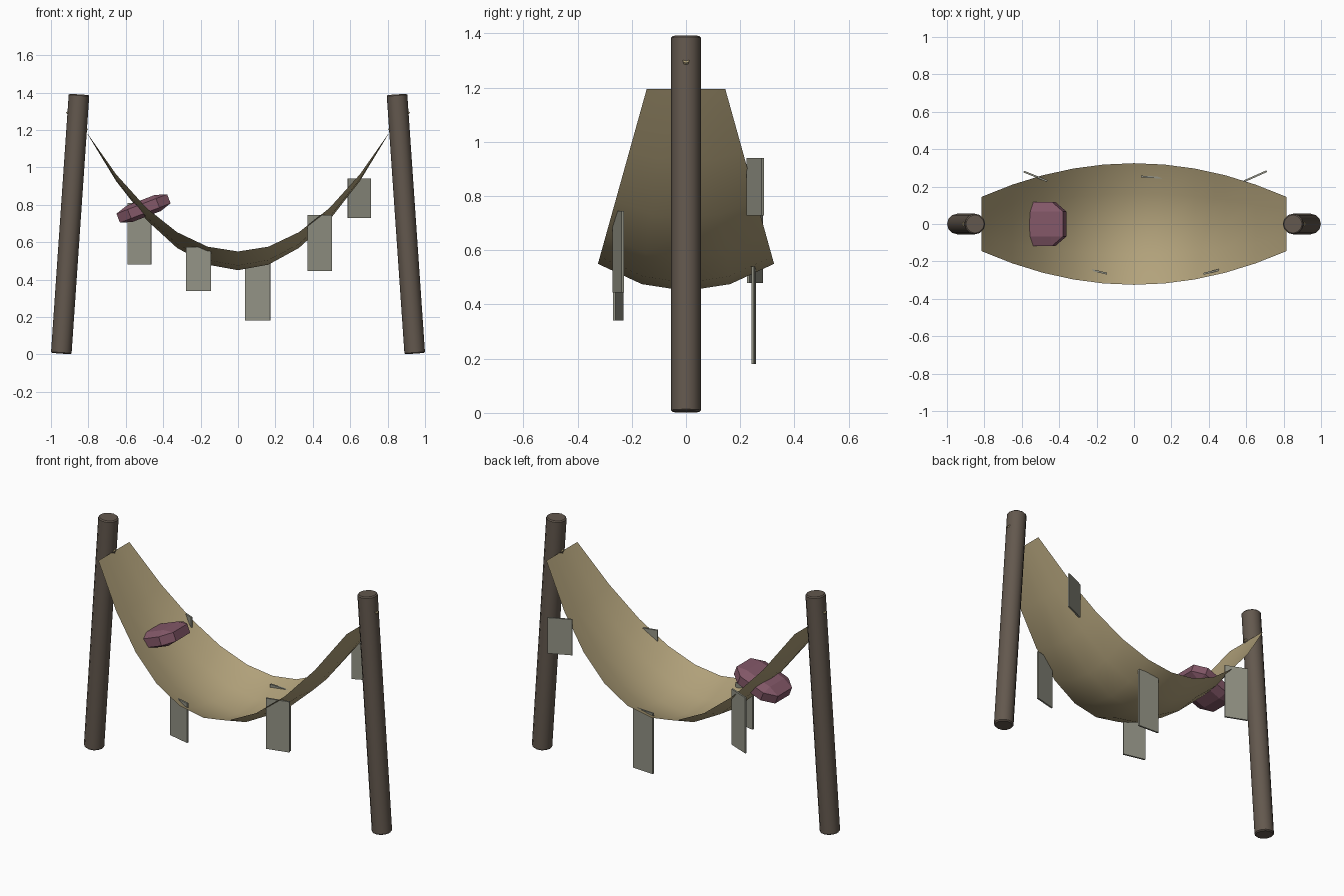
import bpy, bmesh, math
from mathutils import Vector

cube = bpy.data.objects.get("Cube")
if cube:
    bpy.data.objects.remove(cube, do_unlink=True)


def material(name, rgb):
    mat = bpy.data.materials.new(name)
    mat.use_nodes = True
    mat.diffuse_color = (*rgb, 1)
    bsdf = mat.node_tree.nodes["Principled BSDF"]
    bsdf.inputs["Base Color"].default_value = (*rgb, 1)
    bsdf.inputs["Roughness"].default_value = 0.9
    return mat


WOOD = material("dark weathered wood", (0.125, 0.098, 0.076))
CLOTH = material("tan cloth", (0.45, 0.365, 0.2))
TAG = material("grey green patch", (0.29, 0.29, 0.235))
PINK = material("dusty plum", (0.23, 0.098, 0.14))


def add_object(name, bm, mat):
    mesh = bpy.data.meshes.new(name)
    bm.to_mesh(mesh)
    bm.free()
    mesh.materials.append(mat)
    obj = bpy.data.objects.new(name, mesh)
    bpy.context.collection.objects.link(obj)
    return obj


def smooth(obj, angle):
    bpy.ops.object.select_all(action='DESELECT')
    obj.select_set(True)
    bpy.context.view_layer.objects.active = obj
    bpy.ops.object.shade_smooth_by_angle(angle=math.radians(angle))


def rod(name, start, end, radius, sides, mat, chamfer=0):
    start, end = Vector(start), Vector(end)
    axis = end - start
    bm = bmesh.new()
    bmesh.ops.create_cone(bm, cap_ends=True, segments=sides, radius1=radius,
                          radius2=radius, depth=axis.length)
    if chamfer:
        rims = [e for e in bm.edges if abs(e.verts[0].co.z - e.verts[1].co.z) < 1e-4]
        bmesh.ops.bevel(bm, geom=rims, offset=chamfer, segments=1, affect='EDGES')
    obj = add_object(name, bm, mat)
    obj.location = (start + end) / 2
    obj.rotation_mode = 'QUATERNION'
    obj.rotation_quaternion = axis.to_track_quat('Z', 'Y')
    smooth(obj, 40)
    return obj


def box(name, size, location, rotation, mat, bevel=0):
    bm = bmesh.new()
    bmesh.ops.create_cube(bm, size=1)
    if bevel:
        bmesh.ops.bevel(bm, geom=bm.edges[:], offset=bevel, segments=1, affect='EDGES')
    bmesh.ops.scale(bm, vec=size, verts=bm.verts)
    obj = add_object(name, bm, mat)
    obj.location = location
    obj.rotation_euler = [math.radians(a) for a in rotation]
    return obj


# Leaning posts and the cords tied through them
for side, s in (("left", 1), ("right", -1)):
    rod(side + "_post", (s * 0.945, 0, 0.004), (s * 0.85, 0, 1.39), 0.055, 12, WOOD, 0.006)
    rod(side + "_cord", (s * 0.81, 0, 1.195), (s * 0.91, 0, 1.3), 0.012, 8, CLOTH)

# Sagging cloth: parabolic along its length and across its width
bm = bmesh.new()
ALONG, ACROSS = 10, 4
rows = []
for i in range(ALONG + 1):
    t = 2 * i / ALONG - 1
    drop = 1 - t * t
    half_width = 0.145 + 0.18 * drop
    row = []
    for j in range(ACROSS + 1):
        v = 2 * j / ACROSS - 1
        z = 1.195 - 0.745 * drop + 0.1 * drop * v * v
        row.append(bm.verts.new((0.815 * t, half_width * v, z)))
    rows.append(row)
for a, b in zip(rows, rows[1:]):
    for j in range(ACROSS):
        bm.faces.new((a[j], b[j], b[j + 1], a[j + 1]))
smooth(add_object("hammock_cloth", bm, CLOTH), 60)

# Hanging patches: x, y, bottom, top, turn
patches = [
    (-0.527, 0.255, 0.48, 0.81, -22),
    (-0.21, -0.25, 0.34, 0.575, -13),
    (0.437, -0.25, 0.445, 0.745, 14),
    (0.648, 0.255, 0.728, 0.94, 24),
    (0.105, 0.25, 0.18, 0.54, -3),
]
for n, (x, y, low, high, turn) in enumerate(patches, 1):
    box(f"hanging_patch_{n}", (0.135, 0.01, high - low), (x, y, (low + high) / 2),
        (0, 0, turn), TAG)

# Faceted pillow tilted into the cloth
box("pillow", (0.29, 0.235, 0.092), (-0.505, 0, 0.78), (0, -21, 0), PINK, 0.22)
